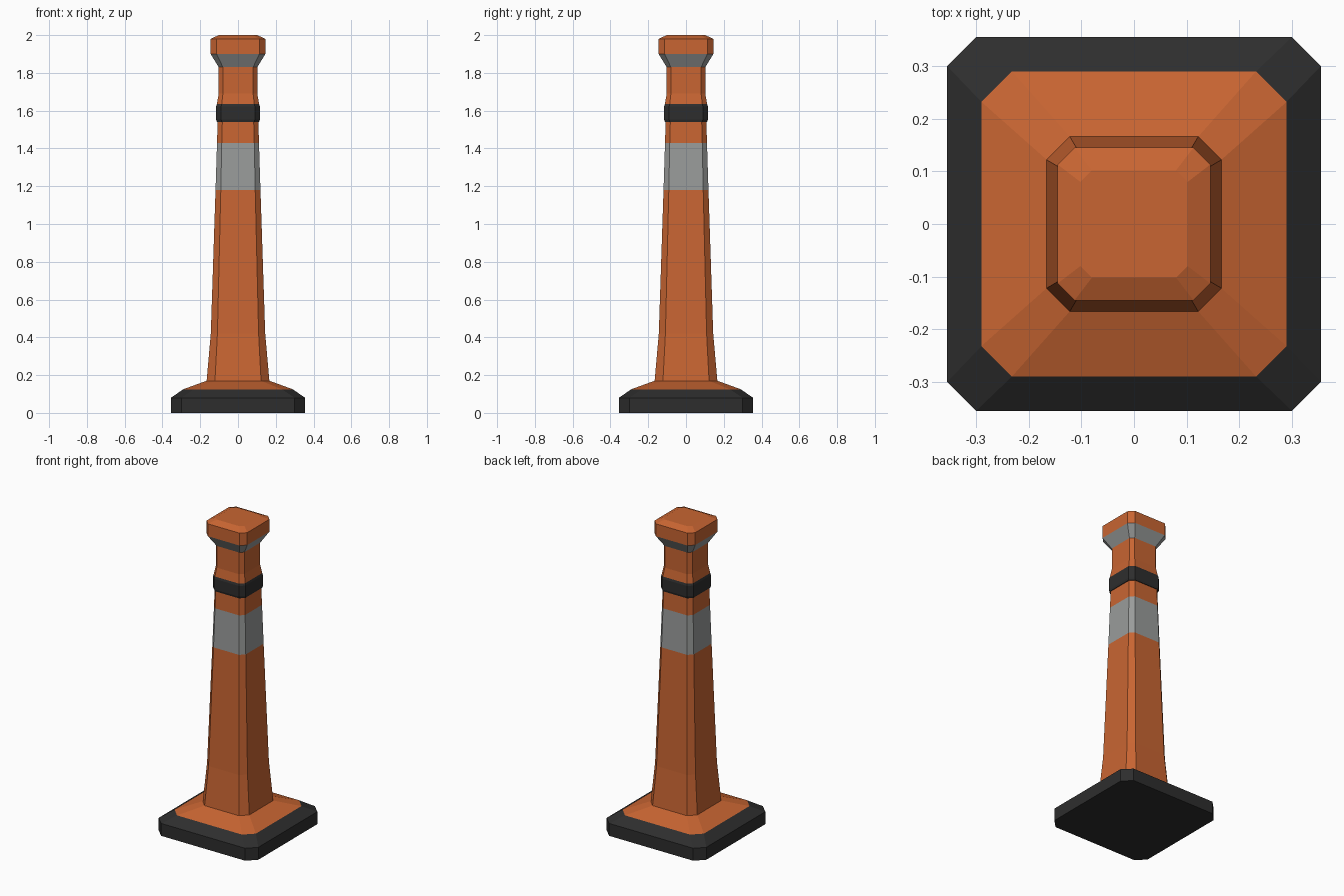
import bpy, bmesh

if "Cube" in bpy.data.objects:
    bpy.data.objects.remove(bpy.data.objects["Cube"])


def material(name, rgb):
    m = bpy.data.materials.new(name)
    m.diffuse_color = (*rgb, 1)
    m.use_nodes = True
    m.node_tree.nodes["Principled BSDF"].inputs["Base Color"].default_value = m.diffuse_color
    return m


MATS = [material("orange plastic", (0.58, 0.13, 0.032)),
        material("black rubber", (0.027, 0.027, 0.027)),
        material("reflective grey", (0.32, 0.33, 0.325))]
ORANGE, BLACK, GREY = 0, 1, 2


def loft(name, rings, colours, bottom=False, top=False):
    """Stack chamfered squares (z, half width, half flat side); one colour per band."""
    bm = bmesh.new()
    loops = []
    for z, r, c in rings:
        pts = [(r, -c), (r, c), (c, r), (-c, r), (-r, c), (-r, -c), (-c, -r), (c, -r)]
        loops.append([bm.verts.new((x, y, z)) for x, y in pts])
    for a, b, col in zip(loops, loops[1:], colours):
        for i in range(8):
            j = (i + 1) % 8
            bm.faces.new((a[i], a[j], b[j], b[i])).material_index = col
    if bottom:
        bm.faces.new(loops[0][::-1]).material_index = colours[0]
    if top:
        bm.faces.new(loops[-1]).material_index = colours[-1]
    me = bpy.data.meshes.new(name)
    bm.to_mesh(me)
    bm.free()
    for m in MATS:
        me.materials.append(m)
    ob = bpy.data.objects.new(name, me)
    bpy.context.collection.objects.link(ob)
    return ob


# heavy rubber foot
loft("rubber_base", [(0, .355, .30), (.08, .355, .30), (.125, .29, .232)],
     [BLACK, BLACK], bottom=True)

# sloping skirt and tapered column with reflective band
loft("column", [(.125, .29, .232), (.17, .166, .122), (.42, .144, .109),
                (1.18, .119, .091), (1.43, .111, .086), (1.54, .108, .083)],
     [ORANGE, ORANGE, ORANGE, GREY, ORANGE])

# black collar ring
loft("collar_ring", [(1.54, .108, .083), (1.54, .112, .086), (1.553, .116, .089),
                     (1.622, .116, .089), (1.635, .112, .086)], [BLACK] * 4)

# narrow neck with grey flare
loft("neck", [(1.635, .112, .086), (1.69, .102, .08), (1.83, .102, .08),
              (1.90, .145, .113)], [ORANGE, ORANGE, GREY])

# grip cap
loft("cap", [(1.90, .145, .113), (1.98, .145, .113), (2.0, .102, .08)],
     [ORANGE, ORANGE], top=True)
